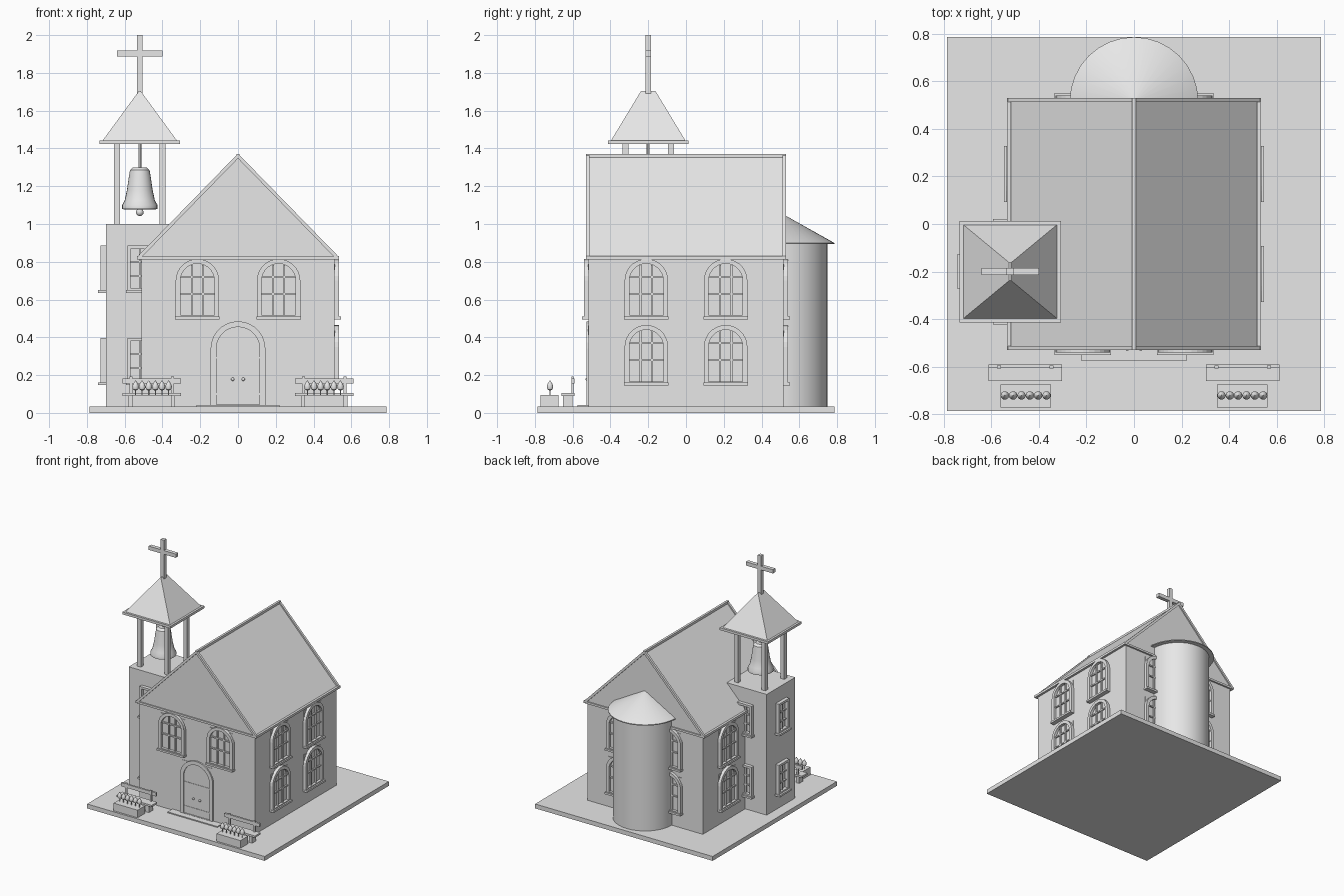
import bpy, bmesh, math
from mathutils import Vector, Matrix

old = bpy.data.objects.get("Cube")
if old:
    bpy.data.objects.remove(old, do_unlink=True)

stone = bpy.data.materials.new("pale_grey")
stone.use_nodes = True
stone.diffuse_color = (0.8, 0.8, 0.8, 1)
stone.node_tree.nodes["Principled BSDF"].inputs["Base Color"].default_value = (0.8, 0.8, 0.8, 1)


def finish(bm, name, loc=(0, 0, 0), turn=0, smooth=False):
    bmesh.ops.recalc_face_normals(bm, faces=bm.faces)
    mesh = bpy.data.meshes.new(name)
    bm.to_mesh(mesh)
    bm.free()
    mesh.materials.append(stone)
    ob = bpy.data.objects.new(name, mesh)
    bpy.context.collection.objects.link(ob)
    ob.location = loc
    ob.rotation_euler.z = math.radians(turn)
    if smooth:
        bpy.ops.object.select_all(action='DESELECT')
        bpy.context.view_layer.objects.active = ob
        ob.select_set(True)
        bpy.ops.object.shade_smooth_by_angle(angle=math.radians(35))
    return ob


def box(bm, x0, x1, y0, y1, z0, z1):
    size = Matrix.Diagonal((x1 - x0, y1 - y0, z1 - z0, 1))
    mid = Matrix.Translation(((x0 + x1) / 2, (y0 + y1) / 2, (z0 + z1) / 2))
    bmesh.ops.create_cube(bm, size=1, matrix=mid @ size)


def block(name, *bounds):
    bm = bmesh.new()
    box(bm, *bounds)
    return finish(bm, name)


def beam(bm, a, b, w):
    # square bar between two points
    a, b = Vector(a), Vector(b)
    d = b - a
    m = Matrix.Translation((a + b) / 2) @ d.to_track_quat('Z', 'Y').to_matrix().to_4x4()
    bmesh.ops.create_cube(bm, size=1, matrix=m @ Matrix.Diagonal((w, w, d.length, 1)))


def prism(bm, pts, y0, y1):
    # extrude an x-z outline along y
    f = bm.faces.new([bm.verts.new((x, y0, z)) for x, z in pts])
    new = bmesh.ops.extrude_face_region(bm, geom=[f])["geom"]
    bmesh.ops.translate(bm, vec=(0, y1 - y0, 0), verts=[v for v in new if isinstance(v, bmesh.types.BMVert)])


def lathe(bm, profile, steps, at=(0, 0, 0)):
    rings = [[bm.verts.new((at[0] + r * math.cos(math.tau * i / steps),
                            at[1] + r * math.sin(math.tau * i / steps), at[2] + z))
              for i in range(steps)] for r, z in profile]
    for a, b in zip(rings, rings[1:]):
        for i in range(steps):
            j = (i + 1) % steps
            bm.faces.new((a[i], a[j], b[j], b[i]))
    bm.faces.new(rings[0])
    bm.faces.new(rings[-1])


def arch(half, base, spring, n=14):
    top = [(half * math.cos(math.pi * i / n), spring + half * math.sin(math.pi * i / n)) for i in range(n + 1)]
    return [(half, base)] + top + [(-half, base)]


def ring(bm, outer, inner, y0, y1):
    # hollow frame between two outlines
    loops = [[bm.verts.new((x, y, z)) for x, z in pts]
             for pts, y in ((outer, y0), (outer, y1), (inner, y1), (inner, y0))]
    for a, b in zip(loops, loops[1:] + loops[:1]):
        for i in range(len(a)):
            j = (i + 1) % len(a)
            bm.faces.new((a[i], a[j], b[j], b[i]))


def arched_window(name, loc, turn):
    bm = bmesh.new()
    ring(bm, arch(0.115, 0.01, 0.205), arch(0.09, 0.022, 0.205), -0.025, 0.005)
    box(bm, -0.108, 0.108, -0.004, 0.005, 0.01, 0.292)
    for x in (-0.03, 0.03):
        box(bm, x - 0.005, x + 0.005, -0.015, 0, 0.01, 0.288)
    for z in (0.135, 0.225):
        box(bm, -0.09, 0.09, -0.015, 0, z - 0.005, z + 0.005)
    box(bm, -0.118, 0.118, -0.036, 0.005, 0, 0.015)
    finish(bm, name, loc, turn)


def square_window(name, loc, turn):
    bm = bmesh.new()
    rect = lambda h, a, b: [(h, a), (h, b), (-h, b), (-h, a)]
    ring(bm, rect(0.065, 0.01, 0.25), rect(0.048, 0.027, 0.233), -0.028, 0.005)
    box(bm, -0.005, 0.005, -0.014, 0.005, 0.02, 0.24)
    for z in (0.09, 0.165):
        box(bm, -0.05, 0.05, -0.014, 0.005, z - 0.005, z + 0.005)
    box(bm, -0.073, 0.073, -0.042, 0.005, 0, 0.015)
    finish(bm, name, loc, turn)


# ground and main hall
block("ground_slab", -0.785, 0.785, -0.785, 0.785, 0, 0.035)
block("front_step", -0.22, 0.22, -0.575, -0.5, 0.035, 0.043)
block("hall_walls", -0.51, 0.51, -0.515, 0.515, 0.03, 0.82)
bm = bmesh.new()
prism(bm, [(-0.52, 0.82), (0.52, 0.82), (0, 1.36)], -0.52, 0.52)
finish(bm, "gable_roof")

# raised bars along every edge of the roof
bm = bmesh.new()
for y in (-0.521, 0.521):
    beam(bm, (-0.525, y, 0.82), (0.525, y, 0.82), 0.016)
    for s in (-1, 1):
        beam(bm, (s * 0.525, y, 0.822), (0, y, 1.36), 0.018)
for x, z in ((-0.525, 0.822), (0.525, 0.822), (0, 1.361)):
    beam(bm, (x, -0.53, z), (x, 0.53, z), 0.018)
finish(bm, "roof_trim")

# hall windows
LOWER, UPPER = 0.145, 0.495
for s, side in ((-1, "right"), (1, "left")):
    arched_window("front_window_" + side, (s * 0.215, -0.515, UPPER), 0)
    for z, level in ((LOWER, "lower"), (UPPER, "upper")):
        arched_window(f"back_{level}_window_{side}", (s * 0.215, 0.515, z), 180)
        for y, end in ((-0.21, "front"), (0.21, "rear")):
            if s > 0 or y > 0:
                arched_window(f"{side}_{level}_{end}_window", (s * 0.51, y, z), s * 90)

# arched door
bm = bmesh.new()
ring(bm, arch(0.145, 0.04, 0.34), arch(0.115, 0.045, 0.34), -0.527, -0.51)
box(bm, -0.132, 0.132, -0.518, -0.51, 0.04, 0.462)
for z in (0.1, 0.293):
    box(bm, -0.115, 0.115, -0.521, -0.51, z - 0.004, z + 0.004)
for x in (-0.028, 0.028):
    bmesh.ops.create_uvsphere(bm, u_segments=10, v_segments=6, radius=0.009,
                              matrix=Matrix.Translation((x, -0.523, 0.178)))
finish(bm, "front_door")

# round apse with cone roof
bm = bmesh.new()
lathe(bm, [(0.235, 0.03), (0.235, 0.9)], 32, (0, 0.515, 0))
finish(bm, "apse_wall", smooth=True)
bm = bmesh.new()
lathe(bm, [(0.27, 0.893), (0.27, 0.9), (0.002, 1.05)], 32, (0, 0.515, 0))
finish(bm, "apse_roof", smooth=True)

# bell tower
TX, TY = -0.52, -0.2
block("tower_walls", TX - 0.18, TX + 0.18, TY - 0.18, TY + 0.18, 0.03, 1.0)
for z, level in ((0.147, "lower"), (0.635, "upper")):
    square_window(f"tower_front_{level}_window", (TX, TY - 0.18, z), 0)
    square_window(f"tower_back_{level}_window", (TX, TY + 0.18, z), 180)
    square_window(f"tower_side_{level}_window", (TX - 0.18, TY, z), -90)
bm = bmesh.new()
for x in (TX - 0.12, TX + 0.12):
    for y in (TY - 0.12, TY + 0.12):
        box(bm, x - 0.016, x + 0.016, y - 0.016, y + 0.016, 0.99, 1.43)
finish(bm, "belfry_posts")
block("belfry_eave", TX - 0.213, TX + 0.213, TY - 0.213, TY + 0.213, 1.423, 1.442)

# hipped belfry roof, pinched to a short ridge
bm = bmesh.new()
box(bm, -0.198, 0.198, -0.198, 0.198, 1.44, 1.705)
for v in bm.verts:
    if v.co.z > 1.6:
        v.co.x *= 0.02
        v.co.y *= 0.19
finish(bm, "belfry_roof", (TX, TY, 0))
bm = bmesh.new()
box(bm, -0.015, 0.015, -0.015, 0.015, 1.68, 2.0)
box(bm, -0.12, 0.12, -0.015, 0.015, 1.888, 1.918)
finish(bm, "roof_cross", (TX, TY, 0))

# bell with hanger and clapper
bm = bmesh.new()
lathe(bm, [(0.085, 1.078), (0.094, 1.08), (0.094, 1.1), (0.08, 1.125), (0.068, 1.18),
           (0.058, 1.25), (0.052, 1.285), (0.035, 1.3)], 24)
lathe(bm, [(0.008, 1.29), (0.008, 1.43)], 8)
bmesh.ops.create_uvsphere(bm, u_segments=12, v_segments=8, radius=0.02, matrix=Matrix.Translation((0, 0, 1.062)))
finish(bm, "bell", (TX, TY, 0), smooth=True)

# benches and flower boxes either side of the door
for s, side in ((-1, "right"), (1, "left")):
    bm = bmesh.new()
    box(bm, -0.155, 0.155, -0.66, -0.59, 0.09, 0.105)
    box(bm, -0.155, 0.155, -0.605, -0.59, 0.155, 0.183)
    for x in (-0.11, 0.11):
        box(bm, x - 0.014, x + 0.014, -0.65, -0.6, 0.03, 0.095)
        box(bm, x - 0.008, x + 0.008, -0.607, -0.595, 0.09, 0.192)
    finish(bm, "bench_" + side, (s * 0.457, 0, 0))
    block("flower_box_" + side, s * 0.455 - 0.106, s * 0.455 + 0.106, -0.77, -0.675, 0.03, 0.096)
    bm = bmesh.new()
    for i in range(6):
        lathe(bm, [(0.003, 0.09), (0.003, 0.118), (0.014, 0.125), (0.018, 0.138), (0.013, 0.154), (0.001, 0.172)],
              10, ((i - 2.5) * 0.035, 0, 0))
    finish(bm, "flowers_" + side, (s * 0.455, -0.72, 0), smooth=True)
